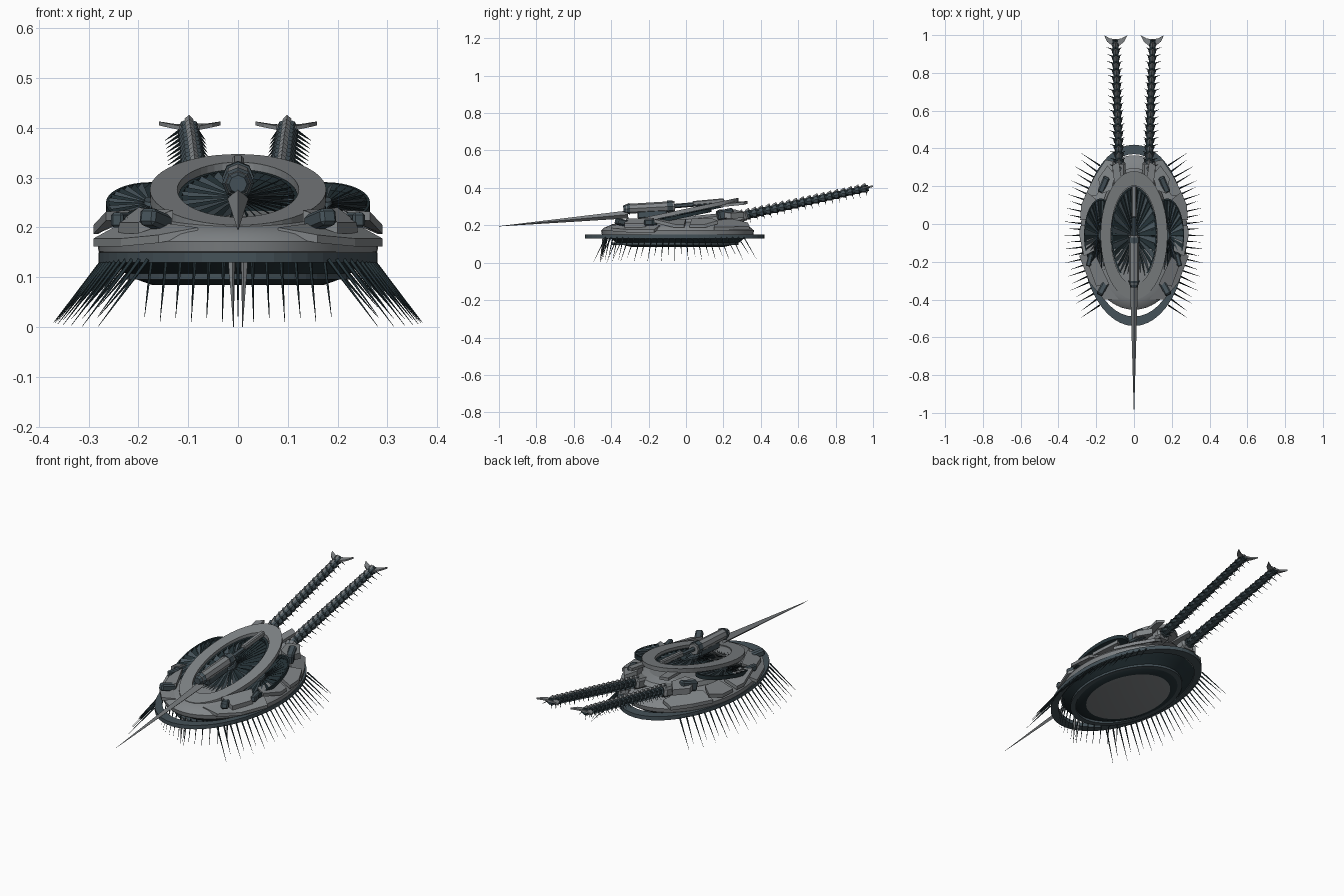
import bpy, bmesh, math
from mathutils import Vector, Matrix

if "Cube" in bpy.data.objects:
    bpy.data.objects.remove(bpy.data.objects["Cube"])

def material(name, rgb):
    m = bpy.data.materials.new(name)
    m.use_nodes = True
    m.diffuse_color = (*rgb, 1)
    m.node_tree.nodes["Principled BSDF"].inputs["Base Color"].default_value = (*rgb, 1)
    return m

GREY = material("armour grey", (0.22, 0.235, 0.245))
SLATE = material("slate", (0.06, 0.085, 0.1))
DARK = material("dark teal", (0.018, 0.032, 0.038))
CY = -0.06        # centre line of the rings along y
SLOPE = 0.21      # rise of the tilted discs towards the rear

def finish(name, bm, mats, smooth=False):
    bmesh.ops.recalc_face_normals(bm, faces=bm.faces)
    me = bpy.data.meshes.new(name)
    bm.to_mesh(me)
    bm.free()
    for m in mats:
        me.materials.append(m)
    ob = bpy.data.objects.new(name, me)
    bpy.context.collection.objects.link(ob)
    if smooth:
        bpy.ops.object.select_all(action='DESELECT')
        ob.select_set(True)
        bpy.context.view_layer.objects.active = ob
        bpy.ops.object.shade_smooth_by_angle(angle=math.radians(25))
    return ob

def ellipse(bm, c, a, b, n=48, slope=0):
    ring = []
    for i in range(n):
        t = math.tau * i / n
        y = b * math.sin(t)
        ring.append(bm.verts.new((c[0] + a * math.cos(t), c[1] + y, c[2] + slope * y)))
    return ring

def bridge(bm, p, q):
    n = len(p)
    return [bm.faces.new((p[i], p[(i + 1) % n], q[(i + 1) % n], q[i])) for i in range(n)]

def annulus(name, c, outer, inner, thick, mat, slope=0, bevel=1.0):
    bm = bmesh.new()
    low = Vector(c) - Vector((0, 0, thick))
    rings = [ellipse(bm, c, *outer, slope=slope), ellipse(bm, c, *inner, slope=slope),
             ellipse(bm, low, *inner, slope=slope),
             ellipse(bm, low, outer[0] * bevel, outer[1] * bevel, slope=slope)]
    for i in range(4):
        bridge(bm, rings[i], rings[(i + 1) % 4])
    return finish(name, bm, [mat])

def loft(name, c, a, b, profile, mats, rule=None, slope=0, smooth=False):
    bm = bmesh.new()
    rings = [ellipse(bm, (c[0], c[1], z), a * s, b * s, slope=slope) for s, z in profile]
    bm.faces.new(rings[0])
    bm.faces.new(rings[-1])
    for p, q in zip(rings, rings[1:]):
        bridge(bm, p, q)
    if rule:
        for f in bm.faces:
            f.material_index = rule(f.calc_center_median().z)
    return finish(name, bm, mats, smooth)

def slab(name, pts, thick, mat, side=1):
    bm = bmesh.new()
    top = [bm.verts.new((x * side, y, z)) for x, y, z in pts]
    low = [bm.verts.new((x * side, y, z - thick)) for x, y, z in pts]
    bm.faces.new(top)
    bm.faces.new(low)
    bridge(bm, top, low)
    return finish(name, bm, [mat])

def rod(bm, p, q, r1, r2, n=4, index=0):
    p, q = Vector(p), Vector(q)
    d = q - p
    mat = Matrix.Translation((p + q) / 2) @ d.to_track_quat('Z', 'Y').to_matrix().to_4x4()
    res = bmesh.ops.create_cone(bm, cap_ends=True, segments=n, radius1=r1, radius2=r2,
                                depth=d.length, matrix=mat)
    for f in {f for v in res["verts"] for f in v.link_faces}:
        f.material_index = index

def box(name, centre, size, mat, turn=0, tilt=0):
    bm = bmesh.new()
    m = (Matrix.Translation(centre) @ Matrix.Rotation(turn, 4, 'Z')
         @ Matrix.Rotation(tilt, 4, 'X') @ Matrix.Diagonal((*size, 1)))
    bmesh.ops.create_cube(bm, size=1, matrix=m)
    bmesh.ops.bevel(bm, geom=bm.edges[:], offset=min(size) * 0.2, segments=1, affect='EDGES')
    return finish(name, bm, [mat])

def fan(name, c, a, b, blades):
    # backing disc, twisted radial blades, rim and hub
    loft(name + "_disc", c, a, b, [(1, c[2] - 0.02), (1, c[2] - 0.014)], [DARK], slope=SLOPE)
    annulus(name + "_rim", c, (a, b), (a * 0.93, b * 0.95), 0.02, DARK, SLOPE)
    bm = bmesh.new()
    for i in range(blades):
        v = []
        for s, w, dz in ((0.15, 0, 0), (0.95, 0, 0.002), (0.95, 0.75, -0.01), (0.15, 0.75, -0.005)):
            t = math.tau * (i + w) / blades
            y = b * s * math.sin(t)
            v.append(bm.verts.new((c[0] + a * s * math.cos(t), c[1] + y, c[2] + SLOPE * y + dz)))
        bm.faces.new(v).material_index = i % 2
    finish(name + "_blades", bm, [DARK, SLATE])
    loft(name + "_hub", c, a * 0.2, b * 0.2, [(1, c[2] - 0.015), (0.7, c[2] + 0.006)], [SLATE], slope=SLOPE)

# Base skirt and hull
annulus("base_skirt", (0, CY, 0.15), (0.28, 0.48), (0.255, 0.43), 0.02, SLATE)
loft("hull", (0, -0.045), 0.28, 0.405,
     [(0.62, 0.085), (0.72, 0.095), (0.82, 0.11), (0.88, 0.13), (0.98, 0.145), (1, 0.152), (1.01, 0.172),
      (0.97, 0.187), (0.88, 0.202), (0.72, 0.215), (0.5, 0.222)],
     [GREY, DARK], lambda z: int(0.086 < z < 0.147), smooth=True)
loft("upper_deck", (0, CY), 0.18, 0.34, [(1.05, 0.205), (1, 0.225), (0.85, 0.24)], [GREY], slope=0.1)
annulus("under_ring", (0, CY, 0.108), (0.225, 0.34), (0.2, 0.31), 0.012, SLATE)

# Tilted crown ring and fans
annulus("crown_ring", (0, CY, 0.276), (0.177, 0.34), (0.122, 0.262), 0.022, GREY, SLOPE, 1.0)
fan("centre_fan", (0, CY, 0.262), 0.12, 0.258, 36)
for side, word in ((1, "left"), (-1, "right")):
    fan(word + "_fan", (side * 0.175, CY, 0.25), 0.09, 0.195, 32)

# Armour plates around the hull
PLATES = {
    "front_plate": ([(.08, -.4, .2), (.16, -.4, .185), (.235, -.31, .178), (.29, -.17, .178),
                     (.25, -.14, .2), (.19, -.25, .208), (.14, -.33, .208)], 0.016),
    "front_shoulder": ([(.13, -.32, .235), (.2, -.33, .21), (.24, -.22, .21), (.2, -.17, .24)], 0.022),
    "side_wing": ([(.21, -.14, .235), (.265, -.17, .232), (.29, -.06, .205), (.285, -.01, .205),
                   (.22, .0, .235)], 0.018),
    "rear_wing": ([(.21, .03, .235), (.285, .02, .205), (.28, .1, .205), (.25, .17, .225),
                   (.2, .13, .24)], 0.018),
    "rear_plate": ([(.1, .33, .215), (.15, .34, .195), (.21, .25, .192), (.26, .15, .19),
                    (.2, .15, .225), (.13, .24, .235)], 0.018),
    "rear_shoulder": ([(.12, .18, .285), (.17, .16, .275), (.19, .24, .265), (.14, .31, .27),
                       (.1, .26, .285)], 0.03),
}
for side, word in ((1, "left"), (-1, "right")):
    for name, (pts, thick) in PLATES.items():
        slab(f"{word}_{name}", pts, thick, GREY, side)
    box(word + "_front_pod", (side * 0.165, -0.34, 0.215), (0.036, 0.08, 0.034), SLATE, side * 0.5, -0.2)
    box(word + "_rear_pod", (side * 0.16, 0.21, 0.26), (0.035, 0.09, 0.05), SLATE, side * 0.4, 0.2)
    box(word + "_side_pod", (side * 0.235, -0.19, 0.215), (0.025, 0.07, 0.03), SLATE, side * 0.25)
    box(word + "_tail_mount", (side * 0.08, 0.27, 0.24), (0.07, 0.12, 0.05), GREY, 0, 0.2)
    slab(word + "_mount_fin", [(.06, .18, .318), (.1, .18, .312), (.115, .31, .325), (.08, .33, .33)],
         0.015, GREY, side)

# Central gun with long lance
bm = bmesh.new()
rod(bm, (0, -0.32, 0.288), (0, -0.06, 0.302), 0.026, 0.028, 8)
rod(bm, (0, -0.335, 0.287), (0, -0.3, 0.289), 0.018, 0.032, 8, 1)
rod(bm, (0, -0.1, 0.3), (0, -0.07, 0.302), 0.032, 0.032, 8, 1)
rod(bm, (0, -0.07, 0.302), (0, 0.2, 0.325), 0.012, 0.012, 6, 1)
finish("gun_barrel", bm, [GREY, SLATE])
box("gun_counterweight", (0, 0.12, 0.325), (0.024, 0.17, 0.024), GREY, 0, 0.09)
box("gun_cradle", (0, -0.18, 0.262), (0.03, 0.16, 0.04), SLATE, 0, 0.1)
bm = bmesh.new()
rod(bm, (0, -0.31, 0.258), (0, -1, 0.195), 0.021, 0.0008, 4)
finish("lance", bm, [GREY])

# Bristling legs under the hull
bm = bmesh.new()
count = 25
for side in (1, -1):
    for i in range(count):
        y = -0.43 + 0.74 * i / (count - 1)
        k = (y - CY) / 0.5
        x = 0.27 * math.sqrt(1 - k * k)
        reach = 0.1 - 0.018 * (i % 2)
        tip_z = 0.022 * (i % 2) + 0.02 * i / count
        rod(bm, (side * x, y, 0.135), (side * (x + reach), y + 0.09 * k, tip_z), 0.0045, 0.0004)
for i in range(-6, 7):
    x = 0.029 * i
    y = CY - 0.37 * math.sqrt(1 - (x / 0.26) ** 2)
    rod(bm, (x, y, 0.135), (x * 1.08, y - 0.025, 0.018 - 0.008 * (i % 2)), 0.004, 0.0004)
finish("legs", bm, [DARK])
bm = bmesh.new()
for side in (1, -1):
    rod(bm, (side * 0.013, -0.44, 0.135), (side * 0.009, -0.46, 0.0), 0.007, 0.0006)
finish("front_fangs", bm, [GREY])

# Segmented tail booms with barbs and crescent ends
for side, word in ((1, "left"), (-1, "right")):
    start, end = Vector((side * 0.078, 0.28, 0.245)), Vector((side * 0.099, 0.975, 0.4))
    bm = bmesh.new()
    rod(bm, start, end, 0.022, 0.017, 6)
    segments = 19
    for i in range(segments):
        p = start.lerp(end, i / segments)
        q = start.lerp(end, (i + 0.6) / segments)
        r = 0.029 - 0.007 * i / segments
        rod(bm, p, q, r * 0.75, r, 8, 1)
        rod(bm, p + Vector((0, 0, r * 0.75)), q + Vector((0, 0, r * 0.95)), 0.006, 0.009, 4, 2)
        for d in (1, -1):
            out = 0.048 if d == side else 0.034
            rod(bm, q + Vector((d * 0.015, 0, 0)), q + Vector((d * out, 0.012, -0.022)), 0.004, 0.0004)
        rod(bm, q, q + Vector((0, 0.008, -0.042)), 0.004, 0.0004)
    finish(word + "_tail_boom", bm, [DARK, SLATE, GREY])
    shape = [(-.062, 1, .413), (-.03, .982, .408), (0, .978, .406), (.03, .982, .408), (.062, 1, .413),
             (.045, .965, .409), (.02, .945, .404), (-.02, .945, .404), (-.045, .965, .409)]
    slab(word + "_tail_crescent", [(x + 0.097, y, z) for x, y, z in shape], 0.008, GREY, side)
